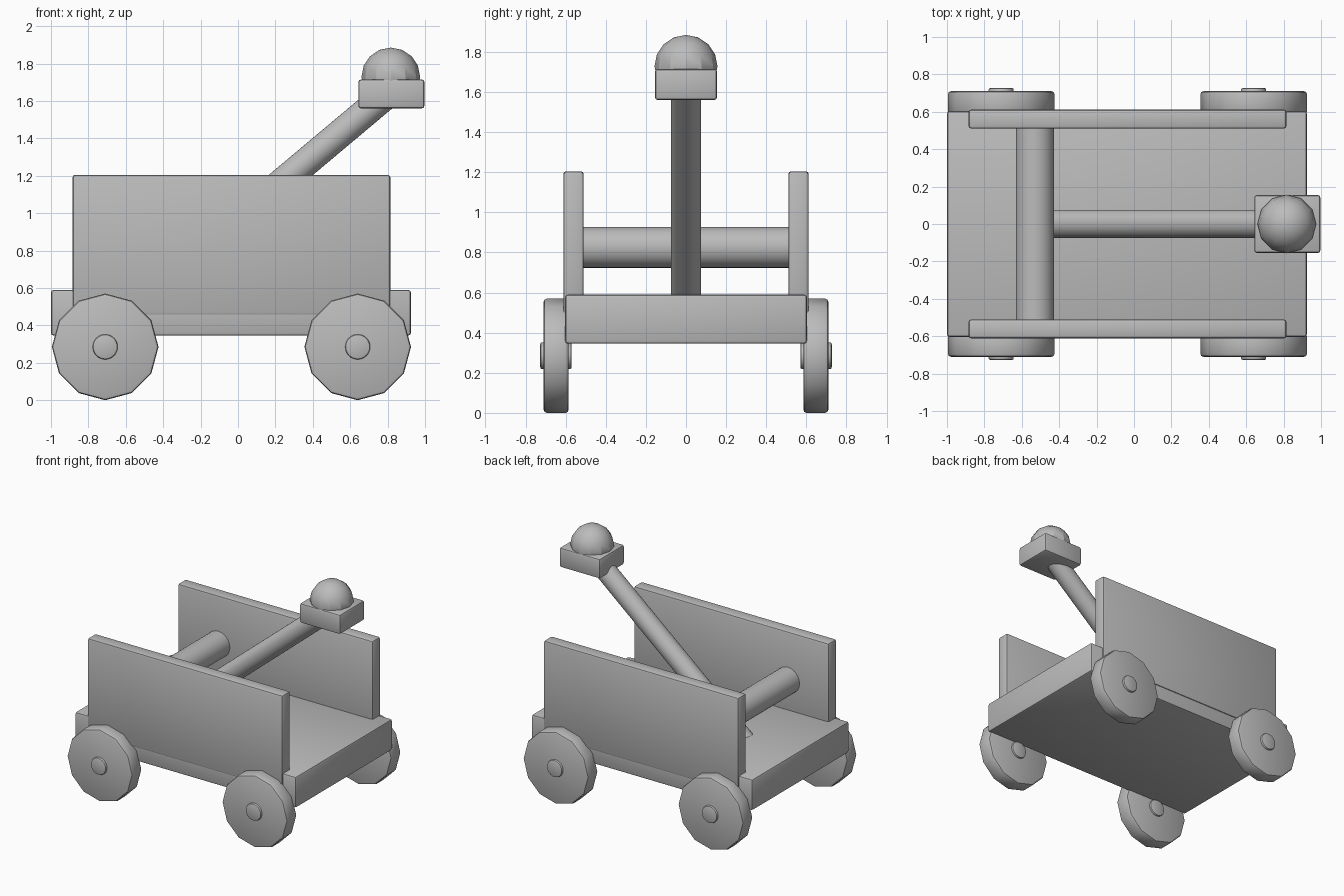
import bpy
from math import radians, pi
from mathutils import Vector

cube = bpy.data.objects.get("Cube")
if cube:
    bpy.data.objects.remove(cube, do_unlink=True)

# One plain grey for everything
grey = bpy.data.materials.new("plain grey")
grey.use_nodes = True
colour = (0.5, 0.5, 0.5, 1)
grey.diffuse_color = colour
grey.node_tree.nodes["Principled BSDF"].inputs["Base Color"].default_value = colour


def finish(name, bevel=0.0, smooth=None):
    """Name the active object, give it its colour, soft edges and shading."""
    ob = bpy.context.object
    ob.name = name
    ob.data.materials.append(grey)
    bpy.ops.object.transform_apply(location=False, rotation=True, scale=True)
    if bevel:
        mod = ob.modifiers.new("soft edges", 'BEVEL')
        mod.width = bevel
        mod.segments = 2
        mod.limit_method = 'ANGLE'
        mod.angle_limit = radians(40)
        bpy.ops.object.modifier_apply(modifier=mod.name)
    if smooth:
        bpy.ops.object.shade_smooth_by_angle(angle=radians(smooth))
    return ob


def box(name, low, high, bevel=0.015):
    low, high = Vector(low), Vector(high)
    bpy.ops.mesh.primitive_cube_add(size=1, location=(low + high) / 2)
    bpy.context.object.scale = high - low
    return finish(name, bevel, 28)


def rod(name, start, end, radius, sides=32, bevel=0.0, smooth=28):
    start, end = Vector(start), Vector(end)
    axis = end - start
    bpy.ops.mesh.primitive_cylinder_add(
        vertices=sides, radius=radius, depth=axis.length, location=(start + end) / 2,
        rotation=axis.to_track_quat('Z', 'Y').to_euler())
    return finish(name, bevel, smooth)


# Cart bed
box("bed", (-1, -0.603, 0.345), (0.925, 0.603, 0.59))

# Side boards, wheels and hubs on both sides
for side, s in (("right", -1), ("left", 1)):
    y0, y1 = sorted((s * 0.51, s * 0.612))
    box(side + "_side_board", (-0.885, y0, 0.455), (0.815, y1, 1.205))
    for place, x in (("rear", -0.71), ("front", 0.64)):
        rod(f"{place}_{side}_wheel", (x, s * 0.585, 0.285), (x, s * 0.71, 0.285),
            0.285, sides=12, bevel=0.016, smooth=28)
        rod(f"{place}_{side}_hub", (x, s * 0.57, 0.285), (x, s * 0.727, 0.285),
            0.067, bevel=0.01)

# Crossbar and throwing arm
rod("crossbar", (-0.53, -0.54, 0.825), (-0.53, 0.54, 0.825), 0.102)
rod("throwing_arm", (-0.62, 0, 0.447), (0.79, 0, 1.63), 0.076)

# Bucket and the ball resting in it
box("bucket", (0.643, -0.155, 1.56), (0.997, 0.155, 1.715))
bpy.ops.mesh.primitive_uv_sphere_add(segments=12, ring_count=8, radius=0.157,
                                     location=(0.817, 0, 1.728))
finish("ball", smooth=28)
